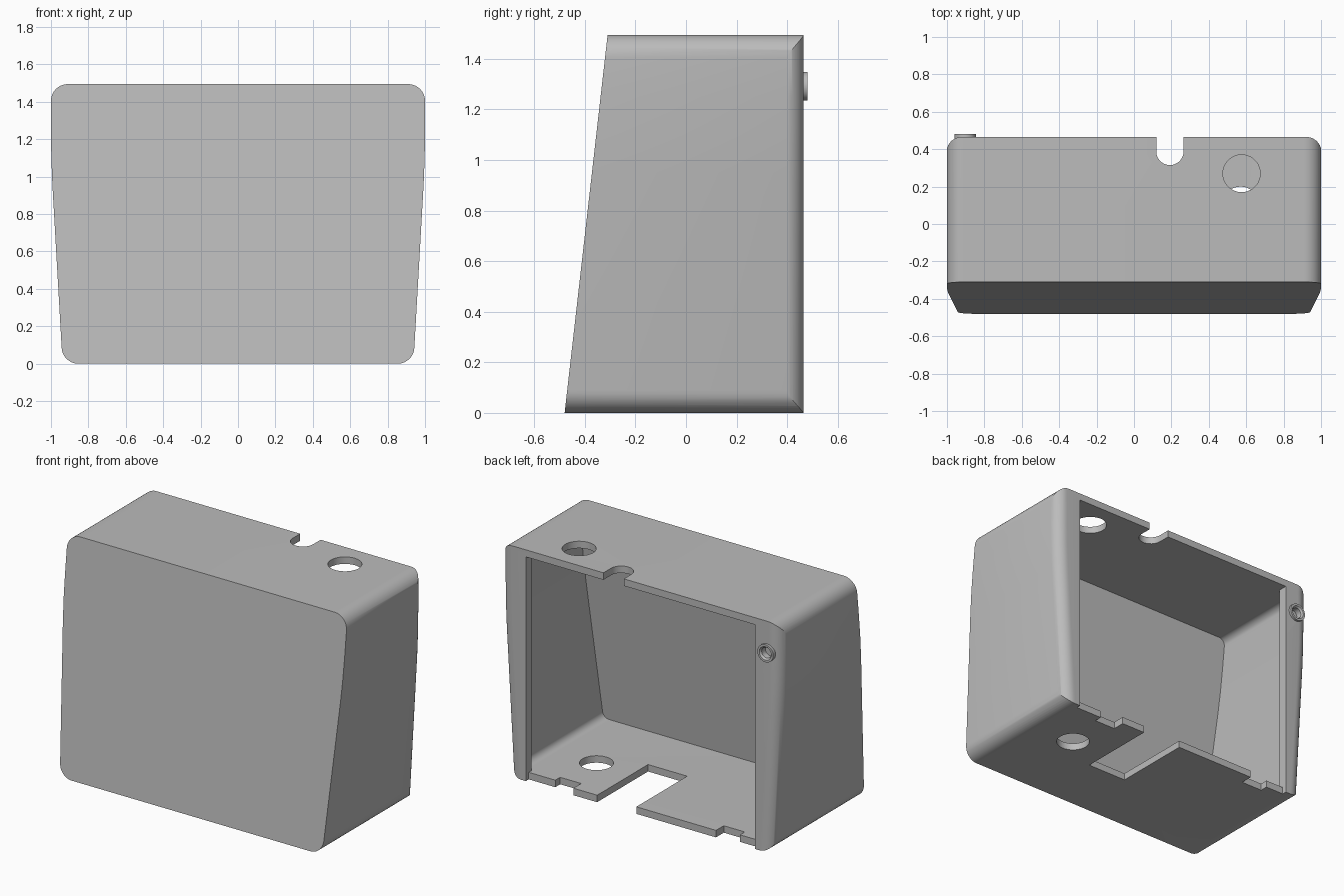
import bpy, bmesh, math

if "Cube" in bpy.data.objects:
    bpy.data.objects.remove(bpy.data.objects["Cube"])

H, R, BACK, WALL = 1.495, 0.09, 0.465, 0.045
SIDE = [(0.0, 0.938), (0.95, 0.992), (1.1, 0.998), (1.25, 1.0)]   # height, half width

grey = bpy.data.materials.new("light_grey")
grey.diffuse_color = (0.5, 0.5, 0.5, 1)
grey.use_nodes = True
grey.node_tree.nodes["Principled BSDF"].inputs["Base Color"].default_value = grey.diffuse_color


def loft(name, rings, closed=False):
    """Skin a list of equal-length rings; cap the ends unless closed."""
    bm = bmesh.new()
    loops = [[bm.verts.new(p) for p in ring] for ring in rings]
    n = len(loops[0])
    pairs = list(zip(loops, loops[1:])) + ([(loops[-1], loops[0])] if closed else [])
    for a, b in pairs:
        for i in range(n):
            j = (i + 1) % n
            bm.faces.new((a[i], a[j], b[j], b[i]))
    if not closed:
        bm.faces.new(loops[0][::-1])
        bm.faces.new(loops[-1])
    bmesh.ops.recalc_face_normals(bm, faces=bm.faces)
    mesh = bpy.data.meshes.new(name)
    bm.to_mesh(mesh)
    bm.free()
    mesh.materials.append(grey)
    obj = bpy.data.objects.new(name, mesh)
    bpy.context.collection.objects.link(obj)
    return obj


def prism(name, pts, z0, z1):
    return loft(name, [[(x, y, z) for x, y in pts] for z in (z0, z1)])


def arc(cx, cy, r, a0, a1, n=10):
    return [(cx + r * math.cos(math.radians(a0 + (a1 - a0) * i / n)),
             cy + r * math.sin(math.radians(a0 + (a1 - a0) * i / n))) for i in range(n + 1)]


def apply_bool(obj, cutter, op='DIFFERENCE'):
    m = obj.modifiers.new("cut", 'BOOLEAN')
    m.operation, m.solver, m.object = op, 'EXACT', cutter
    bpy.context.view_layer.objects.active = obj
    bpy.ops.object.modifier_apply(modifier=m.name)
    bpy.data.objects.remove(cutter)


def block(name, inset, front, back):
    """Front outline (tapered, rounded corners) run back from the sloping face."""
    half = arc(0.943 - R, R, R - inset, -90, 0)
    half += [(w - inset, z) for z, w in SIDE[1:]]
    half += arc(1 - R, H - R, R - inset, 0, 90)
    pts = half + [(-x, z) for x, z in reversed(half)]
    return loft(name, [[(x, -0.48 + 0.17 * z / H + front, z) for x, z in pts],
                       [(x, back, z) for x, z in pts]])


# Outer housing with rounded vertical back edges
housing = block("housing", 0, 0, 0.6)
rings = []
for z, w in [(-0.1, 0.932)] + SIDE + [(1.6, 1.0)]:
    half = [(w + 0.002, -1)] + arc(w + 0.002 - 0.08, BACK - 0.08, 0.08, 0, 90)
    rings.append([(x, y, z) for x, y in half + [(-x, y) for x, y in reversed(half)]])
apply_bool(housing, loft("rounding", rings), 'INTERSECT')

# Hollow inside and open back, leaving side flanges
apply_bool(housing, block("cavity", WALL, 0.04, 0.405))
apply_bool(housing, prism("opening", [(-0.82, 0.35), (0.82, 0.35), (0.82, 0.6), (-0.82, 0.6)],
                          WALL + 0.0005, H - WALL - 0.0005))

# Top: cable slot and round hole
slot = arc(0.192, 0.388, 0.073, 180, 360, 16) + [(0.265, 0.6), (0.119, 0.6)]
apply_bool(housing, prism("slot", slot, 1.4, 1.6))
apply_bool(housing, prism("top_hole", arc(0.575, 0.27, 0.1, 0, 350, 35), 1.4, 1.6))

# Floor: round hole, rectangular cut-out and stepped back edges
apply_bool(housing, prism("floor_hole", arc(0.57, 0.1, 0.1, 0, 350, 35), -0.1, 0.1))
apply_bool(housing, prism("floor_cut", [(0.03, -0.055), (0.31, -0.055), (0.31, 0.6), (0.03, 0.6)], -0.1, 0.1))
for s, a, b in ((1, 0.48, 0.63), (-1, 0.54, 0.69)):
    step = [(0.82, 0.435), (b, 0.435), (b, 0.385), (a, 0.385), (a, 0.6), (0.82, 0.6)]
    apply_bool(housing, prism("step", [(s * x, y) for x, y in step], -0.1, 0.1))

# Small ring boss on the back flange, with a blind hole
CX, CZ = -0.903, 1.292


def circle(r, y, n=32):
    return [(x, y, z) for x, z in arc(CX, CZ, r, 0, 360 * (n - 1) / n, n - 1)]


apply_bool(housing, loft("boss_hole", [circle(0.045, 0.43), circle(0.045, 0.6)]))
boss = loft("ring_boss", [circle(0.057, 0.425), circle(0.057, 0.48), circle(0.043, 0.48),
                          circle(0.034, 0.468), circle(0.034, 0.425)], closed=True)

for obj in (housing, boss):
    bpy.ops.object.select_all(action='DESELECT')
    obj.select_set(True)
    bpy.context.view_layer.objects.active = obj
    bpy.ops.object.shade_smooth_by_angle(angle=math.radians(30))
